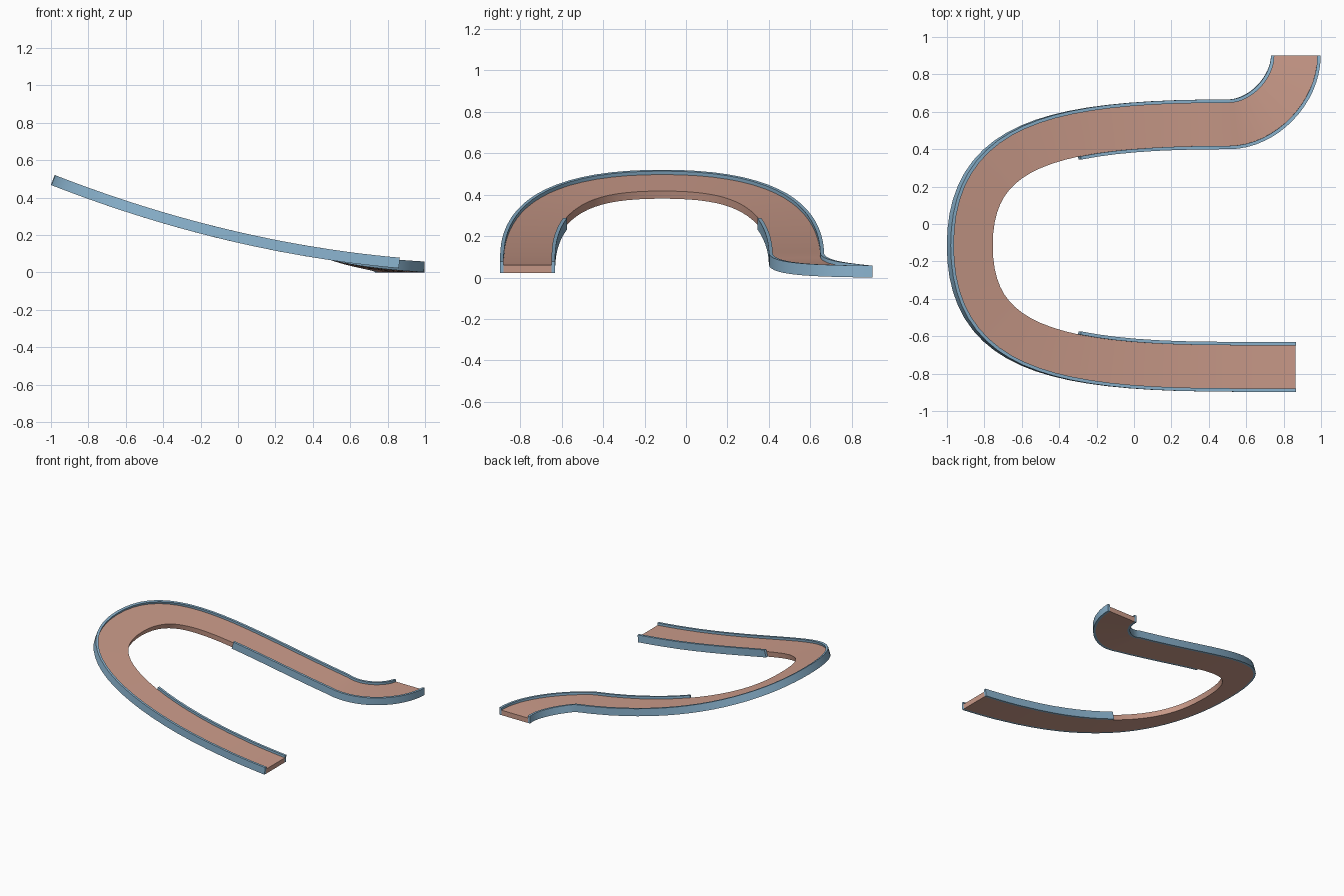
import bpy, bmesh
from mathutils import Vector

if "Cube" in bpy.data.objects:
    bpy.data.objects.remove(bpy.data.objects["Cube"])


def material(name, rgb):
    m = bpy.data.materials.new(name)
    m.diffuse_color = (*rgb, 1)
    m.use_nodes = True
    m.node_tree.nodes["Principled BSDF"].inputs["Base Color"].default_value = m.diffuse_color
    return m


SALMON = material("salmon", (0.60, 0.33, 0.255))
BLUE = material("light blue", (0.26, 0.46, 0.63))


def bezier(a, b, c, d, n):
    pts = []
    for i in range(n + 1):
        t = i / n
        s = 1 - t
        pts.append(s**3 * Vector(a) + 3*s*s*t * Vector(b) + 3*s*t*t * Vector(c) + t**3 * Vector(d))
    return pts


# Centre line in plan: straight run-in, U-turn (mirrored half), exit bend
AXIS = -0.115
half = bezier((-0.876, AXIS), (-0.876, AXIS - 0.52), (-0.48, -0.763), (0.5, -0.763), 20)
run_in = [Vector((0.86 - 0.06 * i, -0.765)) for i in range(6)]
upper = [Vector((p.x, 2 * AXIS - p.y)) for p in half]
bend = bezier((0.5, 0.533), (0.69, 0.533), (0.865, 0.72), (0.865, 0.9), 16)
path = run_in + half[::-1] + upper[1:] + bend[1:]
level = [0.0] * (len(path) - 16) + [(i + 1) / 16 for i in range(16)]  # fades slope out at exit
GAP_A = 6 + (20 - 13)          # inner rail stops here
GAP_B = 6 + 20 + 13            # and starts again here


def height(x):
    return 0.158 - 0.228 * x + 0.081 * x * x


def slope(x):
    return -0.228 + 0.162 * x


def place(i, side, up):
    """Point on the track: side = offset across (inner +), up = offset above the base."""
    last = len(path) - 1
    if i == 0:
        tan = Vector((-1, 0))
    elif i == last:
        tan = Vector((0, 1))
    else:
        tan = ((path[i+1] - path[i]).normalized() + (path[i] - path[i-1]).normalized()).normalized()
    keep = 1 - level[i]
    cosine = 1 / (1 + (slope(path[i].x) * keep) ** 2) ** 0.5
    x = path[i].x + tan.y * side * cosine
    y = path[i].y - tan.x * side
    # the last section and the run-in end stay upright
    normal = Vector((-slope(x) * keep, 0, 1)).normalized()
    return Vector((x, y, height(x) * keep)) + normal * up


def sweep(name, first, last, s0, s1, top, mat):
    """Rectangular section swept along part of the path."""
    bm = bmesh.new()
    rings = [[bm.verts.new(place(i, s, u)) for s, u in ((s0, 0), (s1, 0), (s1, top), (s0, top))]
             for i in range(first, last + 1)]
    for a, b in zip(rings, rings[1:]):
        for k in range(4):
            j = (k + 1) % 4
            bm.faces.new((a[k], a[j], b[j], b[k]))
    bm.faces.new(rings[0][::-1])
    bm.faces.new(rings[-1])
    bmesh.ops.recalc_face_normals(bm, faces=bm.faces)
    me = bpy.data.meshes.new(name)
    bm.to_mesh(me)
    bm.free()
    me.materials.append(mat)
    ob = bpy.data.objects.new(name, me)
    bpy.context.collection.objects.link(ob)
    bpy.ops.object.select_all(action='DESELECT')
    ob.select_set(True)
    bpy.context.view_layer.objects.active = ob
    bpy.ops.object.shade_smooth_by_angle(angle=0.6)
    return ob


END = len(path) - 1
W, T = 0.115, 0.018     # half floor width, rail thickness
sweep("track_floor", 0, END, -W, W, 0.039, SALMON)
sweep("outer_rail", 0, END, -W - T, -W, 0.057, BLUE)
sweep("inner_rail_entry", 0, GAP_A, W, W + T, 0.057, BLUE)
sweep("inner_rail_exit", GAP_B, END, W, W + T, 0.057, BLUE)
